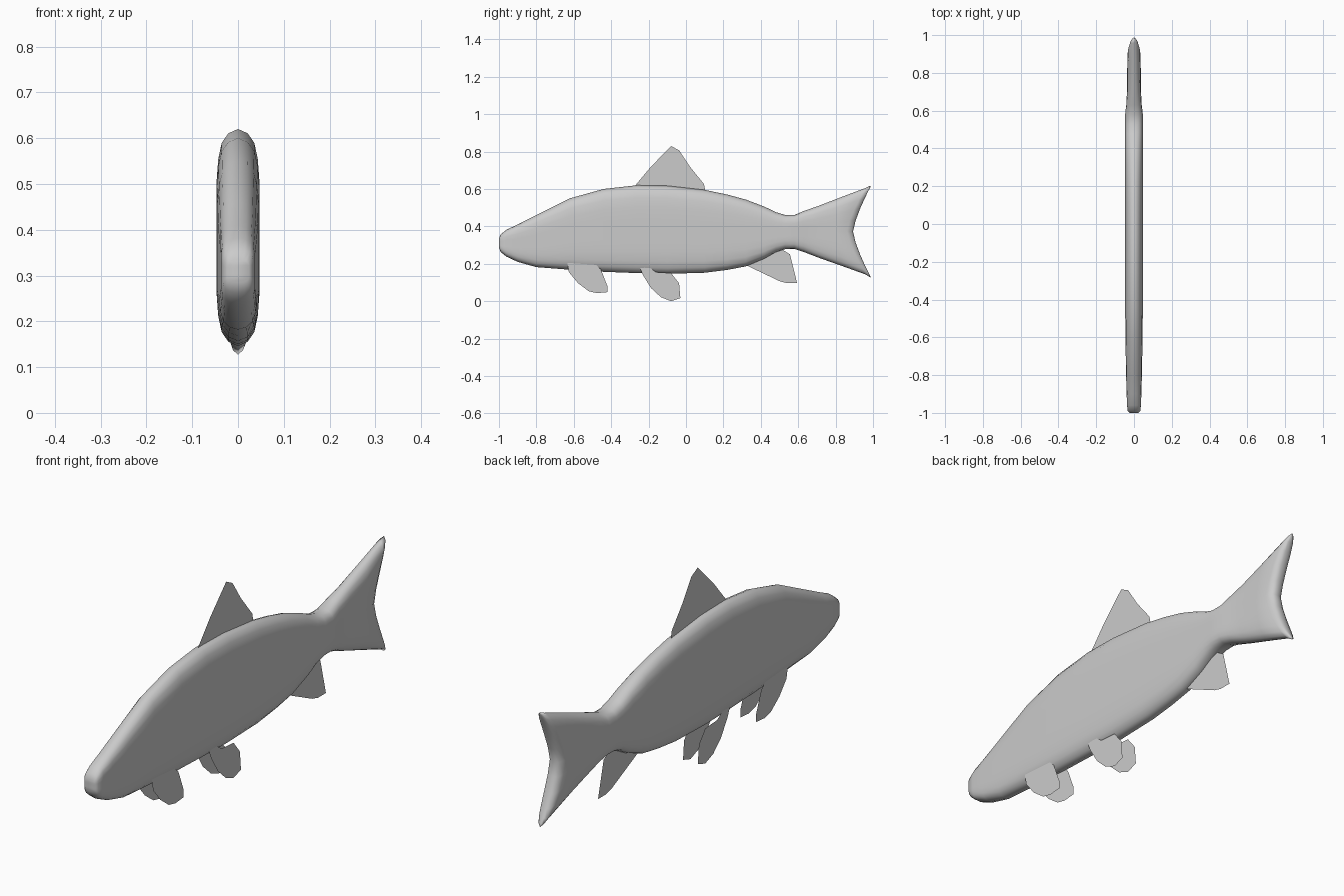
import bpy, bmesh

def finish(name, bm, smooth):
    me = bpy.data.meshes.new(name)
    bmesh.ops.recalc_face_normals(bm, faces=bm.faces)
    for f in bm.faces:
        f.smooth = smooth
    bm.to_mesh(me)
    bm.free()
    ob = bpy.data.objects.new(name, me)
    bpy.context.collection.objects.link(ob)
    return ob

# Body and forked tail: y, bottom, top, half width, sweep of the ring's ends
stations = [
    (-1.00, .285, .335, .024, 0), (-.99, .262, .358, .033, 0),
    (-.96, .238, .382, .037, 0), (-.90, .210, .410, .039, 0),
    (-.80, .182, .460, .042, 0), (-.62, .168, .550, .045, 0),
    (-.44, .157, .600, .047, 0), (-.26, .150, .620, .047, 0),
    (-.10, .146, .617, .047, 0), (.10, .152, .595, .047, 0),
    (.22, .167, .570, .047, 0), (.32, .186, .543, .047, 0),
    (.42, .228, .505, .047, 0), (.48, .262, .476, .047, 0),
    (.53, .278, .461, .047, 0), (.58, .279, .461, .047, 0),
    (.63, .263, .482, .041, 0), (.70, .232, .510, .037, .01),
    (.80, .186, .560, .036, .04), (.86, .143, .605, .034, .10),
    (.885, .127, .617, .024, .10), (.893, .130, .614, .010, .095),
]
half = [(.0, .0), (.02, .45), (.065, .76), (.14, .92), (.25, 1), (.38, 1), (.5, 1)]
right = half + [(1 - f, w) for f, w in reversed(half[:-1])]
section = right + [(f, -w) for f, w in reversed(right[1:-1])]
n = len(section)

bm = bmesh.new()
rings = []
for y, lo, hi, w, sweep in stations:
    rings.append([bm.verts.new((w * x, y + sweep * abs(2 * f - 1) ** 1.35,
                                hi + (lo - hi) * f)) for f, x in section])
for a, b in zip(rings, rings[1:]):
    for i in range(n):
        j = (i + 1) % n
        bm.faces.new((a[i], a[j], b[j], b[i]))
# End caps run across from side to side
for r in (rings[0], rings[-1]):
    for i in range(n // 2):
        quad = (r[i], r[i + 1], r[(n - i - 1) % n], r[(n - i) % n])
        bm.faces.new(list(dict.fromkeys(quad)))
finish("fish_body", bm, True)

# Thin flat fins from side outlines
def fin(name, x, outline):
    bm = bmesh.new()
    bm.faces.new([bm.verts.new((x, y, z)) for y, z in outline])
    bmesh.ops.triangulate(bm, faces=bm.faces[:])
    finish(name, bm, False)

fin("dorsal_fin", 0, [(-.28, .60), (-.27, .62), (-.19, .716), (-.08, .829),
                      (-.037, .807), (.02, .72), (.096, .626), (.107, .575)])
fin("anal_fin", 0, [(.32, .20), (.326, .19), (.50, .107), (.54, .096), (.594, .096),
                    (.585, .125), (.56, .16), (.556, .25), (.50, .285)])

pectoral = [(-.636, .209), (-.588, .219), (-.55, .198), (-.49, .203), (-.455, .17),
            (-.42, .08), (-.42, .048), (-.476, .043), (-.52, .053), (-.577, .096),
            (-.626, .155)]
pelvic = [(-.246, .176), (-.198, .182), (-.16, .155), (-.08, .15), (-.037, .096),
          (-.03, .016), (-.08, 0), (-.134, .021), (-.187, .07), (-.23, .139)]
for side, s in (("right", 1), ("left", -1)):
    fin("pectoral_fin_" + side, s * .037, pectoral)
    fin("pelvic_fin_" + side, s * .035, pelvic)
